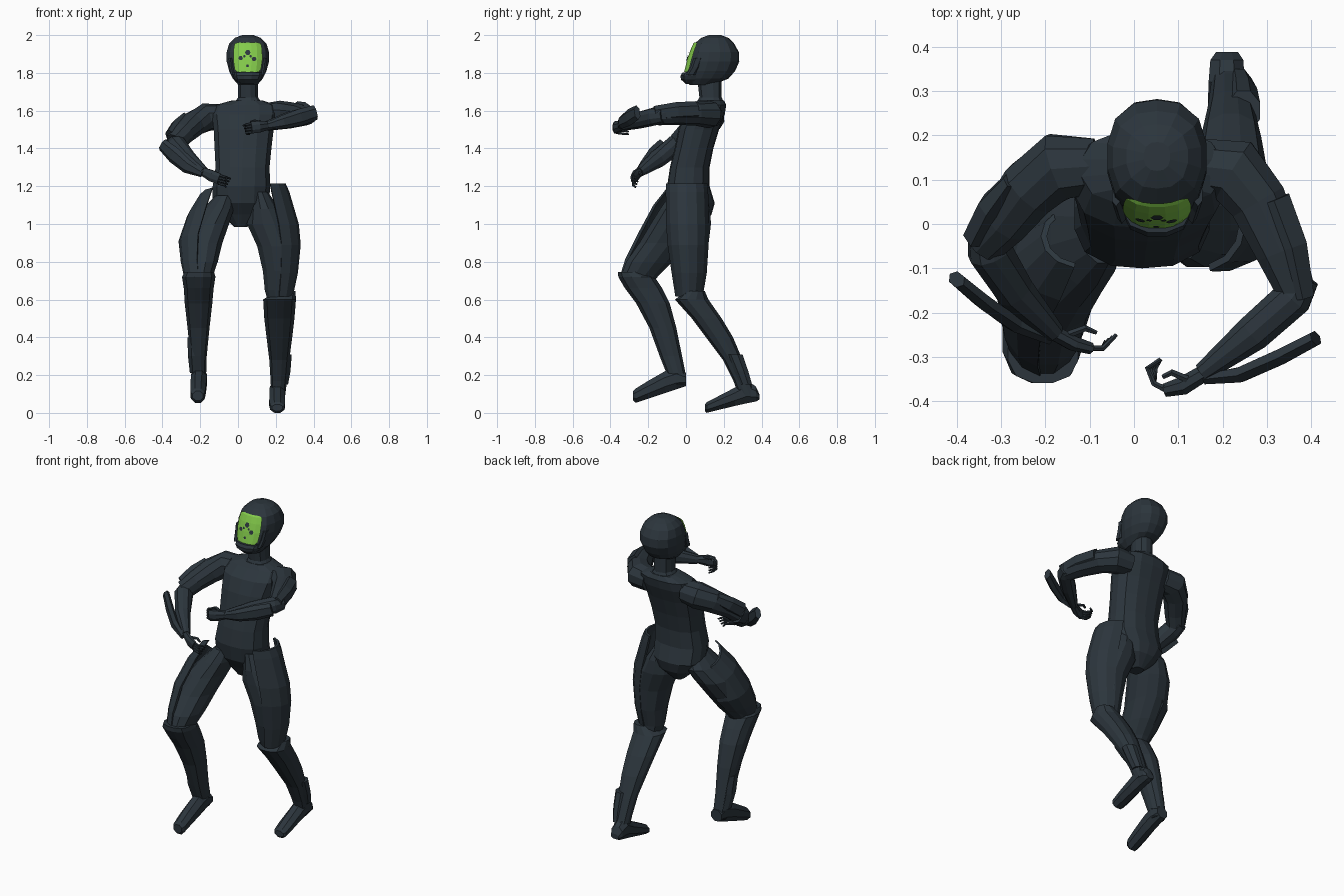
import bpy, bmesh, math
from mathutils import Vector


def material(name, rgb):
    m = bpy.data.materials.new(name)
    m.diffuse_color = (*rgb, 1)
    return m


SUIT = material("dark slate", (0.025, 0.036, 0.046))
GREEN = material("visor green", (0.23, 0.60, 0.07))


def mesh(name, verts, faces, mat=SUIT):
    me = bpy.data.meshes.new(name)
    me.from_pydata([tuple(v) for v in verts], [], faces)
    me.materials.append(mat)
    ob = bpy.data.objects.new(name, me)
    bpy.context.collection.objects.link(ob)
    return ob


def outline(n, p):
    """Unit superellipse points."""
    for i in range(n):
        a = 2 * math.pi * (i + 0.5) / n
        c, s = math.cos(a), math.sin(a)
        k = (abs(c) ** p + abs(s) ** p) ** (-1 / p)
        yield c * k, s * k


def loft(name, rings, mat=SUIT):
    """Skin a stack of rings and cap both ends, normals outward."""
    n = len(rings[0])
    verts = [v for r in rings for v in r]
    faces = [(k * n + i, k * n + (i + 1) % n, (k + 1) * n + (i + 1) % n, (k + 1) * n + i)
             for k in range(len(rings) - 1) for i in range(n)]
    faces += [tuple(reversed(range(n))), tuple(range(len(verts) - n, len(verts)))]
    ob = mesh(name, verts, faces, mat)
    bm = bmesh.new()
    bm.from_mesh(ob.data)
    bmesh.ops.recalc_face_normals(bm, faces=bm.faces)
    bm.to_mesh(ob.data)
    bm.free()
    return ob


def stack(name, rows, n=12, p=2.5):
    """Horizontal rings: z, x0, x1, y0, y1."""
    return loft(name, [[((a + b) / 2 + u * (b - a) / 2, (c + d) / 2 + v * (d - c) / 2, z)
                        for u, v in outline(n, p)] for z, a, b, c, d in rows])


def shell(name, side, rows, half=78, steps=6):
    """Thin curved plate on the outer side: z, inner x, outer x, y0, y1, tilt."""
    rings = []
    for z, xi, xo, c, d, tilt in rows:
        arc = [math.radians(-half + 2 * half * i / steps) for i in range(steps + 1)]
        pts = [(a, 1) for a in arc] + [(a, .86) for a in reversed(arc)]
        rings.append([(side * (xi + (xo - xi) * s * math.cos(a)), (c + d) / 2 + (d - c) / 2 * s * math.sin(a),
                       z - tilt * (d - c) / 2 * math.sin(a)) for a, s in pts])
    return loft(name, rings)


def shoe(name, rows):
    """Upright rings along y: y, x0, x1, z0, z1."""
    return loft(name, [[((a + b) / 2 + u * (b - a) / 2, y, (c + d) / 2 + v * (d - c) / 2)
                        for u, v in outline(8, 4)] for y, a, b, c, d in rows])


def tube(name, rows, n=10, p=2.2):
    """Rings across a path: x, y, z, sideways radius, upright radius."""
    pts = [Vector(r[:3]) for r in rows]
    rings = []
    for i, r in enumerate(rows):
        t = (pts[min(i + 1, len(pts) - 1)] - pts[max(i - 1, 0)]).normalized()
        s = t.cross(Vector((0, 0, 1))).normalized()
        w = s.cross(t)
        rings.append([pts[i] + s * u * r[3] + w * v * r[4] for u, v in outline(n, p)])
    return loft(name, rings)


# torso and neck
stack("torso", [(0.985, -.02, .05, .0, .08), (1.05, -.09, .13, -.04, .135), (1.11, -.135, .165, -.085, .152),
                (1.2, -.135, .172, -.1, .125), (1.3, -.12, .168, -.085, .125), (1.4, -.125, .178, -.06, .145),
                (1.5, -.13, .19, -.04, .175), (1.58, -.14, .21, -.01, .205), (1.63, -.12, .2, .04, .213),
                (1.655, -.03, .13, .06, .2)], 14, 2.6)
stack("neck", [(1.63, -.03, .135, .05, .208), (1.67, .0, .107, .07, .19), (1.76, .0, .105, .06, .19)])

# helmet: z, half width, front y, back y
CX = .052
HEAD = [(1.735, .05, .02, .14), (1.77, .08, -.01, .225), (1.81, .1, -.002, .26), (1.86, .113, .01, .282),
        (1.91, .113, .025, .28), (1.955, .1, .045, .255), (1.985, .07, .08, .225), (2.0, .03, .12, .185)]
stack("helmet", [(z, CX - w, CX + w, a, b) for z, w, a, b in HEAD], 14)


def face_y(dx, z):
    """Front surface of the helmet."""
    for lo, hi in zip(HEAD, HEAD[1:]):
        if lo[0] <= z <= hi[0]:
            t = (z - lo[0]) / (hi[0] - lo[0])
            w, a, b = (lo[i] + t * (hi[i] - lo[i]) for i in (1, 2, 3))
            return (a + b) / 2 - (b - a) / 2 * (1 - min(1, abs(dx / w)) ** 2.5) ** .4


# visor panel with small dark spots
cols, rows = [-1, -.65, -.25, .25, .65, 1], [(1.805, .058), (1.82, .07), (1.87, .077), (1.92, .076), (1.955, .07), (1.962, .05)]
vis = [(CX + c * w, face_y(c * w, z) - .007, z) for z, w in rows for c in cols]
n = len(cols)
mesh("visor", vis, [(k * n + i, k * n + i + 1, (k + 1) * n + i + 1, (k + 1) * n + i)
                    for k in range(len(rows) - 1) for i in range(n - 1)], GREEN)
for dx, z, r in [(0, 1.908, .015), (-.038, 1.878, .012), (.033, 1.874, .013), (-.018, 1.888, .007),
                 (.015, 1.888, .007), (-.002, 1.837, .008)]:
    mesh("visor_spot", [(CX + dx + r * math.cos(i * math.pi / 3), face_y(
        dx + r * math.cos(i * math.pi / 3), z + r * math.sin(i * math.pi / 3)) - .011,
        z + r * math.sin(i * math.pi / 3)) for i in range(6)], [tuple(range(6))])

# chin guard and cheek rims
stack("chin_guard", [(1.74, CX - .04, CX + .04, .0, .1), (1.765, CX - .07, CX + .07, -.028, .12),
                     (1.785, CX - .08, CX + .08, -.03, .12), (1.802, CX - .08, CX + .08, -.02, .12)])
for s in (-1, 1):
    stack("cheek_rim", [(z, CX + s * (w - .007), CX + s * (w + .014), y, y + .05) for z, w, y in
                        [(1.79, .076, .0), (1.83, .084, .024), (1.88, .089, .04)]], 6)

# arms
tube("right_upper_arm", [(-.09, .13, 1.57, .065, .065), (-.17, .13, 1.565, .078, .075),
                         (-.235, .08, 1.53, .07, .068), (-.29, .01, 1.48, .06, .06), (-.335, -.04, 1.43, .05, .055)])
tube("right_forearm", [(-.335, -.0, 1.44, .04, .045), (-.325, -.06, 1.415, .052, .055),
                       (-.27, -.15, 1.345, .045, .05), (-.18, -.245, 1.275, .024, .027)])
tube("left_upper_arm", [(.15, .13, 1.575, .065, .065), (.225, .12, 1.58, .078, .073),
                        (.28, .05, 1.583, .068, .062), (.33, -.06, 1.58, .058, .055), (.365, -.15, 1.57, .045, .048)])
tube("left_forearm", [(.385, -.12, 1.575, .035, .04), (.36, -.165, 1.57, .045, .048),
                      (.27, -.245, 1.55, .043, .045), (.155, -.335, 1.52, .023, .027)])

# arm armour plates
tube("right_arm_plate", [(-.275, .1, 1.56, .02, .035), (-.32, .04, 1.515, .033, .045), (-.355, -.025, 1.46, .03, .048)], 6)
tube("left_arm_plate", [(.315, .055, 1.6, .042, .05), (.355, -.05, 1.595, .04, .05), (.38, -.165, 1.58, .03, .045)], 6)
tube("right_forearm_plate", [(-.4, -.125, 1.42, .017, .035), (-.34, -.175, 1.365, .019, .045),
                             (-.27, -.225, 1.305, .019, .038), (-.19, -.26, 1.265, .013, .018)], 6)
tube("left_forearm_plate", [(.41, -.258, 1.59, .018, .04), (.33, -.3, 1.565, .02, .045),
                            (.24, -.34, 1.54, .019, .036), (.16, -.35, 1.52, .013, .02)], 6)

# hands
tube("right_palm", [(-.19, -.24, 1.28, .018, .022), (-.14, -.268, 1.255, .018, .032), (-.1, -.28, 1.24, .014, .03)], 8)
tube("left_palm", [(.16, -.335, 1.52, .02, .022), (.11, -.365, 1.515, .022, .033), (.07, -.375, 1.51, .016, .033)], 8)
for i in range(4):
    d = i * .015
    tube("right_finger", [(-.105, -.28, 1.26 - d, .007, .007), (-.07, -.28, 1.25 - d, .007, .007),
                          (-.04 - i * .008, -.25 - .005 * i, 1.24 - d, .005, .005)], 6)
    tube("left_finger", [(.075, -.375, 1.532 - d, .008, .008), (.045, -.36, 1.527 - d, .007, .007),
                         (.03 + i * .006, -.325, 1.522 - d, .006, .006), (.06, -.305, 1.52 - d, .005, .005)], 6)
tube("right_thumb", [(-.15, -.25, 1.27, .009, .009), (-.11, -.235, 1.265, .008, .008), (-.085, -.245, 1.255, .005, .005)], 6)
tube("left_thumb", [(.12, -.35, 1.54, .009, .009), (.085, -.335, 1.545, .008, .008), (.065, -.345, 1.54, .006, .006)], 6)

# thighs
stack("right_thigh", [(1.15, -.12, -.02, -.09, .08), (1.08, -.19, -.02, -.14, .11), (1.0, -.255, -.045, -.19, .075),
                      (.9, -.29, -.08, -.25, .01), (.8, -.285, -.105, -.32, -.07), (.73, -.275, -.13, -.345, -.14),
                      (.68, -.26, -.15, -.31, -.18)], 12, 2.2)
stack("left_thigh", [(1.17, .07, .16, -.08, .1), (1.08, .06, .22, -.1, .13), (1.0, .045, .28, -.1, .135),
                     (.88, .1, .31, -.095, .12), (.75, .13, .3, -.075, .11), (.65, .14, .285, -.05, .09),
                     (.58, .16, .27, -.03, .09)], 12, 2.2)

# outer thigh armour
shell("right_thigh_plate", -1, [(1.13, .115, .21, -.1, .045, .9), (1.04, .14, .27, -.175, .03, .6),
                                (.91, .185, .315, -.258, .0, .3), (.8, .195, .303, -.325, -.08, .1),
                                (.73, .19, .288, -.35, -.15, .0)])
shell("left_thigh_plate", 1, [(1.215, .15, .252, -.108, .115, .0), (1.17, .155, .272, -.11, .12, .0),
                              (1.0, .19, .322, -.108, .125, .0), (.89, .205, .332, -.1, .122, .0),
                              (.74, .205, .317, -.078, .112, .0), (.615, .2, .29, -.058, .09, .0)])

# shins with knee guards
stack("right_shin", [(.745, -.285, -.125, -.36, -.22), (.72, -.298, -.118, -.36, -.165), (.66, -.288, -.128, -.325, -.125),
                     (.58, -.283, -.135, -.265, -.085), (.45, -.268, -.15, -.195, -.05), (.3, -.253, -.165, -.14, -.02),
                     (.2, -.247, -.168, -.1, .0), (.15, -.243, -.17, -.09, .0)])
stack("left_shin", [(.645, .2, .305, .0, .1), (.6, .132, .308, -.06, .12), (.5, .138, .3, .03, .19),
                    (.4, .15, .288, .105, .25), (.28, .165, .272, .195, .3), (.17, .172, .26, .25, .34),
                    (.09, .175, .25, .28, .375)])

# ankle guards
stack("right_ankle_guard", [(.4, -.268, -.2, -.15, -.06), (.3, -.265, -.2, -.135, -.035), (.21, -.255, -.2, -.1, -.015)], 8, 4)
stack("left_ankle_guard", [(.31, .21, .285, .21, .3), (.22, .21, .278, .25, .33), (.15, .21, .265, .28, .35)], 8, 4)

# boots
shoe("right_boot", [(.0, -.24, -.17, .142, .21), (-.05, -.248, -.165, .125, .24), (-.11, -.25, -.165, .105, .222),
                    (-.2, -.253, -.17, .075, .17), (-.265, -.25, -.175, .053, .13), (-.28, -.24, -.185, .065, .115)])
shoe("left_boot", [(.388, .185, .235, .07, .1), (.37, .172, .247, .06, .14), (.32, .168, .25, .05, .175),
                   (.26, .166, .25, .037, .135), (.17, .165, .25, .015, .088), (.11, .17, .247, .0, .057),
                   (.1, .18, .237, .01, .045)])
